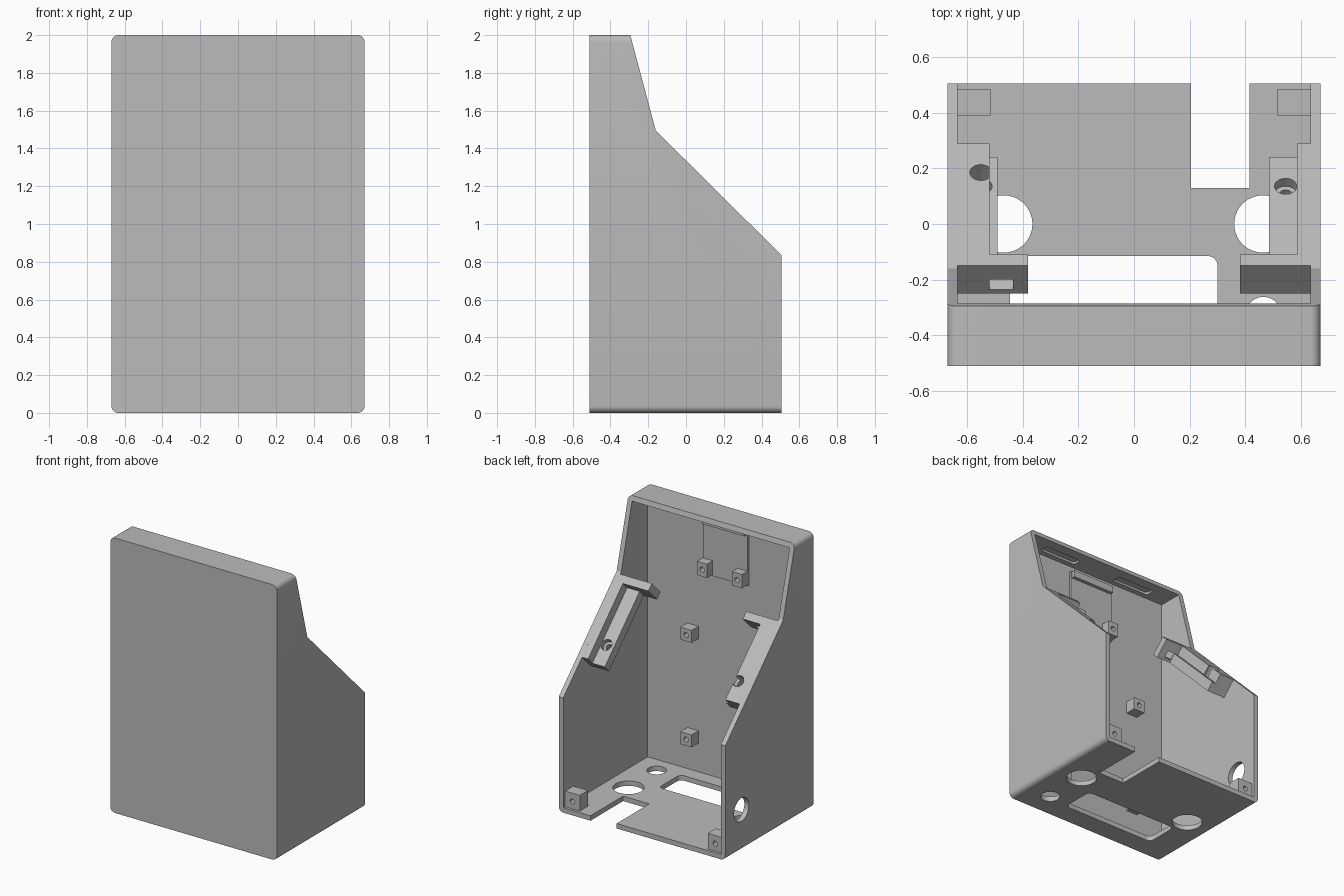
import bpy, bmesh, math
from mathutils import Vector, Matrix

if "Cube" in bpy.data.objects:
    bpy.data.objects.remove(bpy.data.objects["Cube"])

grey = bpy.data.materials.new("plain grey")
grey.use_nodes = True
grey.diffuse_color = (0.5, 0.5, 0.5, 1)
grey.node_tree.nodes["Principled BSDF"].inputs["Base Color"].default_value = (0.5, 0.5, 0.5, 1)

W, T = 0.67, 0.036           # half width, wall thickness
FRONT, BACK = -0.51, 0.505
INNER = W - T
PANEL = -0.465               # inside face of the front panel


def make(name, bm):
    bmesh.ops.recalc_face_normals(bm, faces=bm.faces)
    mesh = bpy.data.meshes.new(name)
    bm.to_mesh(mesh)
    bm.free()
    obj = bpy.data.objects.new(name, mesh)
    mesh.materials.append(grey)
    bpy.context.collection.objects.link(obj)
    return obj


def extrude(name, points, offset):
    """Flat polygon pushed along an offset vector."""
    bm = bmesh.new()
    face = bm.faces.new([bm.verts.new(p) for p in points])
    new = bmesh.ops.extrude_face_region(bm, geom=[face])["geom"]
    bmesh.ops.translate(bm, vec=offset, verts=[g for g in new if isinstance(g, bmesh.types.BMVert)])
    return make(name, bm)


def side_prism(name, profile, x0, x1):
    return extrude(name, [(x0, y, z) for y, z in profile], (x1 - x0, 0, 0))


def box(name, x0, x1, y0, y1, z0, z1):
    return side_prism(name, [(y0, z0), (y1, z0), (y1, z1), (y0, z1)], x0, x1)


def rounded(x0, x1, y0, y1, r):
    pts = []
    for i, (cx, cy) in enumerate([(x1 - r, y1 - r), (x0 + r, y1 - r), (x0 + r, y0 + r), (x1 - r, y0 + r)]):
        for k in range(7):
            a = math.radians(90 * i + 15 * k)
            pts.append((cx + r * math.cos(a), cy + r * math.sin(a)))
    return pts


def rod(centre, axis, r, length):
    bm = bmesh.new()
    turn = Vector((0, 0, 1)).rotation_difference(Vector(axis)).to_matrix().to_4x4()
    bmesh.ops.create_cone(bm, cap_ends=True, segments=40, radius1=r, radius2=r, depth=length,
                          matrix=Matrix.Translation(centre) @ turn)
    return make("cutter", bm)


def cut(obj, *cutters):
    for c in cutters:
        mod = obj.modifiers.new("cut", "BOOLEAN")
        mod.operation, mod.solver, mod.object = "DIFFERENCE", "EXACT", c
        bpy.context.view_layer.objects.active = obj
        bpy.ops.object.modifier_apply(modifier=mod.name)
        bpy.data.objects.remove(c)


def smooth(obj):
    bpy.ops.object.select_all(action="DESELECT")
    obj.select_set(True)
    bpy.context.view_layer.objects.active = obj
    bpy.ops.object.shade_smooth_by_angle(angle=math.radians(30))


# Outer shell with rounded long edges, sloped back and open cavity
shell = extrude("enclosure_shell",
                [(x, FRONT, z) for x, z in rounded(-W, W, 0, 2, T)], (0, BACK - FRONT, 0))
cut(shell,
    side_prism("cutter", [(0.605, 0.736), (-0.16, 1.495), (-0.295, 2), (-0.32, 2.1), (0.605, 2.1)], -1, 1),
    box("cutter", -INNER, INNER, PANEL, 0.8, T, 2 - T))

# Floor openings: cable slot, round holes and rounded window
window = [(x, y, -0.1) for x, y in rounded(-0.445, 0.3, -0.36, -0.115, 0.035)]
cut(shell,
    box("cutter", 0.205, 0.415, 0.13, 0.7, -0.1, 0.1),
    extrude("cutter", window, (0, 0, 0.3)),
    rod((0.463, 0, 0), (0, 0, 1), 0.103, 0.3),
    rod((-0.468, 0, 0), (0, 0, 1), 0.103, 0.3),
    rod((0.465, -0.327, 0), (0, 0, 1), 0.065, 0.3))

# Round hole in one side wall, shallow pockets under the top
cut(shell, rod((-W, 0.32, 0.3), (1, 0, 0), 0.085, 0.3))
for x in (-0.32, 0.32):
    pocket = [(px, py, 1.9) for px, py in rounded(x - 0.15, x + 0.15, -0.425, -0.36, 0.02)]
    cut(shell, extrude("cutter", pocket, (0, 0, 0.08)))
smooth(shell)


# Sloped brackets: positions along the slope by y, with depth below its surface
def on_slope(y, d):
    z = 1.495 - (y + 0.16) * 0.66 / 0.665
    return (y - d * 0.707, z - d * 0.707)


def slope_box(name, x0, x1, y0, y1, d0, d1):
    return side_prism(name, [on_slope(y0, d0), on_slope(y1, d0), on_slope(y1, d1), on_slope(y0, d1)], x0, x1)


def bolt_hole(x, d0, d1, r):
    y, z = on_slope(0.185, (d0 + d1) / 2)
    return rod((x, y, z), (0, 0.707, 0.707), r, d1 - d0)


for side, name, rail_x, shelf_x, bolt_x in ((1, "left", 0.585, 0.485, 0.545),
                                           (-1, "right", 0.52, 0.49, 0.55)):
    rail = slope_box(name + "_bracket_rail", side * rail_x, side * INNER, -0.11, 0.29, 0, 0.14)
    shelf = slope_box(name + "_bracket_shelf", side * shelf_x, side * rail_x, -0.11, 0.29, 0.07, 0.14)
    end = slope_box(name + "_bracket_end", side * 0.38, side * INNER, -0.15, -0.11, 0, 0.14)
    for part in (rail, shelf):
        cut(part, bolt_hole(side * bolt_x, -0.1, 0.11, 0.04), bolt_hole(side * bolt_x, 0.05, 0.2, 0.022))
        smooth(part)
    if side < 0:
        cut(end, slope_box("cutter", -0.52, -0.435, -0.2, -0.05, 0.07, 0.12))

    # Screw block in the lower back corner
    block = box(name + "_corner_block", side * 0.515, side * INNER, 0.39, 0.485, T, 0.15)
    cut(block, rod((side * 0.575, 0.485, 0.09), (0, 1, 0), 0.018, 0.12))

    # Standoffs on the front panel
    sx = 0.27 if side > 0 else -0.37
    for level, z in (("lower", 0.29), ("upper", 1.05)):
        post = box(f"{name}_{level}_standoff", sx - 0.045, sx + 0.045, PANEL, -0.385, z - 0.045, z + 0.045)
        cut(post, rod((sx, -0.385, z), (0, 1, 0), 0.018, 0.1))

    # Lugs of the small mount near the top
    lug = box(name + "_mount_lug", side * 0.14 - 0.04, side * 0.14 + 0.04, PANEL, -0.385, 1.51, 1.61)
    cut(lug, rod((side * 0.14, -0.385, 1.56), (0, 1, 0), 0.018, 0.1))

# Mount plate and its upper bar
box("mount_plate", -0.18, 0.18, PANEL, PANEL + 0.015, 1.5, 1.92)
box("mount_upper_bar", -0.17, 0.17, PANEL, PANEL + 0.04, 1.87, 1.92)
